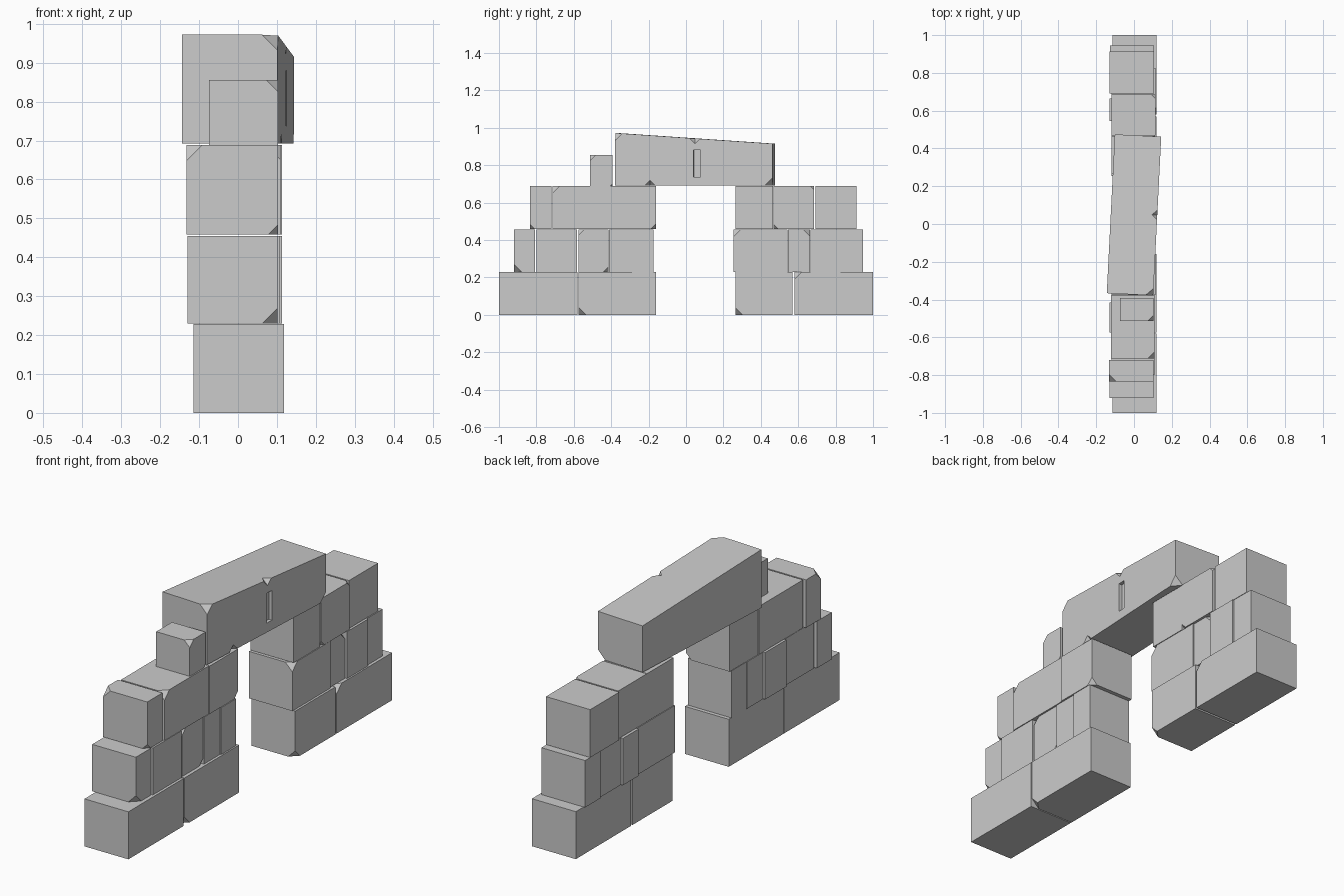
import bpy, bmesh
from math import radians
from mathutils import Vector, Matrix

if "Cube" in bpy.data.objects:
    bpy.data.objects.remove(bpy.data.objects["Cube"])


def finish(name, bm, matrix=None):
    bmesh.ops.recalc_face_normals(bm, faces=bm.faces)
    mesh = bpy.data.meshes.new(name)
    bm.to_mesh(mesh)
    bm.free()
    ob = bpy.data.objects.new(name, mesh)
    bpy.context.collection.objects.link(ob)
    if matrix:
        ob.matrix_world = matrix
    return ob


def box(x0, x1, y0, y1, z0, z1):
    bm = bmesh.new()
    size = Matrix.Diagonal((x1 - x0, y1 - y0, z1 - z0, 1))
    mid = Matrix.Translation(((x0 + x1) / 2, (y0 + y1) / 2, (z0 + z1) / 2))
    bmesh.ops.create_cube(bm, size=1, matrix=mid @ size)
    return bm


def chip(bm, sign, size):
    """Slice off the corner lying furthest towards sign."""
    n = Vector(sign)
    corner = max((v.co for v in bm.verts), key=lambda c: c.dot(n)).copy()
    bmesh.ops.bisect_plane(bm, geom=bm.verts[:] + bm.edges[:] + bm.faces[:],
                           plane_co=corner - Vector((n.x * size, 0, 0)),
                           plane_no=n, clear_outer=True)
    bmesh.ops.holes_fill(bm, edges=[e for e in bm.edges if e.is_boundary], sides=0)


def block(name, x0, x1, y0, y1, z0, z1, chips=()):
    bm = box(x0, x1, y0, y1, z0, z1)
    for sx, sy, sz, s in chips:
        chip(bm, (sx, sy, sz), s)
    return finish(name, bm)


# Courses: (x0, x1, y0, y1, chips)
courses = [
    ("bottom", 0.0, 0.228, [
        (-.115, .118, -1.0, -.58, []),
        (-.115, .118, -.575, -.16, [(1, -1, -1, .04)]),
        (-.115, .118, .265, .57, [(1, -1, -1, .037)]),
        (-.115, .118, .58, 1.0, [(1, -1, 1, .037)])]),
    ("middle", 0.23, 0.455, [
        (-.13, .102, -.92, -.807, [(1, -1, -1, .04)]),
        (-.12, .108, -.80, -.583, []),
        (-.13, .104, -.575, -.415, [(1, -1, 1, .03), (1, 1, -1, .026)]),
        (-.12, .108, -.413, -.29, []),
        (-.118, .113, -.289, -.175, []),
        (-.12, .11, .255, .543, [(1, -1, 1, .037)]),
        (-.13, .104, .545, .664, [(1, 1, 1, .037)]),
        (-.12, .113, .666, .825, []),
        (-.126, .106, .827, .945, [])]),
    ("upper", 0.458, 0.688, [
        (-.133, .103, -.835, -.72, [(1, -1, -1, .026), (-1, -1, 1, .04)]),
        (-.122, .109, -.713, -.378, [(1, -1, 1, .037)]),
        (-.12, .113, -.376, -.16, [(1, 1, -1, .03)]),
        (-.12, .11, .265, .466, []),
        (-.12, .113, .469, .685, [(1, -1, -1, .026), (1, 1, 1, .02)]),
        (-.13, .105, .692, .912, [])]),
]
for course, z0, z1, blocks in courses:
    for i, (x0, x1, y0, y1, chips) in enumerate(blocks, 1):
        block(f"{course}_stone_{i}", x0, x1, y0, y1, z0, z1, chips)

# Small loose stone beside the lintel
block("small_top_stone", -.075, .103, -.513, -.393, .688, .855,
      [(1, -1, 1, .03), (1, 1, -1, .014)])

# Sloping lintel, slightly twisted
pose = Matrix.Translation((0, .048, 0)) @ Matrix.Rotation(radians(-2.9), 4, 'Z')
bm = box(-.123, .123, -.421, .421, .692, .972)
for v in bm.verts:
    if v.co.z > .9 and v.co.y > 0:
        v.co.z = .915
chip(bm, (1, -1, 1), .04)
chip(bm, (1, 1, -1), .04)
lintel = finish("lintel", bm, pose)


def cut(ob, cutter):
    cutter.hide_render = True
    mod = ob.modifiers.new("cut", 'BOOLEAN')
    mod.operation = 'DIFFERENCE'
    mod.solver = 'EXACT'
    mod.object = cutter
    bpy.context.view_layer.objects.active = ob
    bpy.ops.object.modifier_apply(modifier=mod.name)
    bpy.data.objects.remove(cutter, do_unlink=True)


# Edge nicks and narrow slot on the right side of the lintel
for y, z in ((.006, .943), (-.235, .692)):
    nick = bmesh.new()
    bmesh.ops.create_uvsphere(nick, u_segments=4, v_segments=2, radius=.028,
                              matrix=Matrix.Translation((.123, y, z)))
    cut(lintel, finish("nick_cutter", nick, pose))
cut(lintel, finish("slot_cutter", box(.106, .2, -.001, .037, .737, .88), pose))
